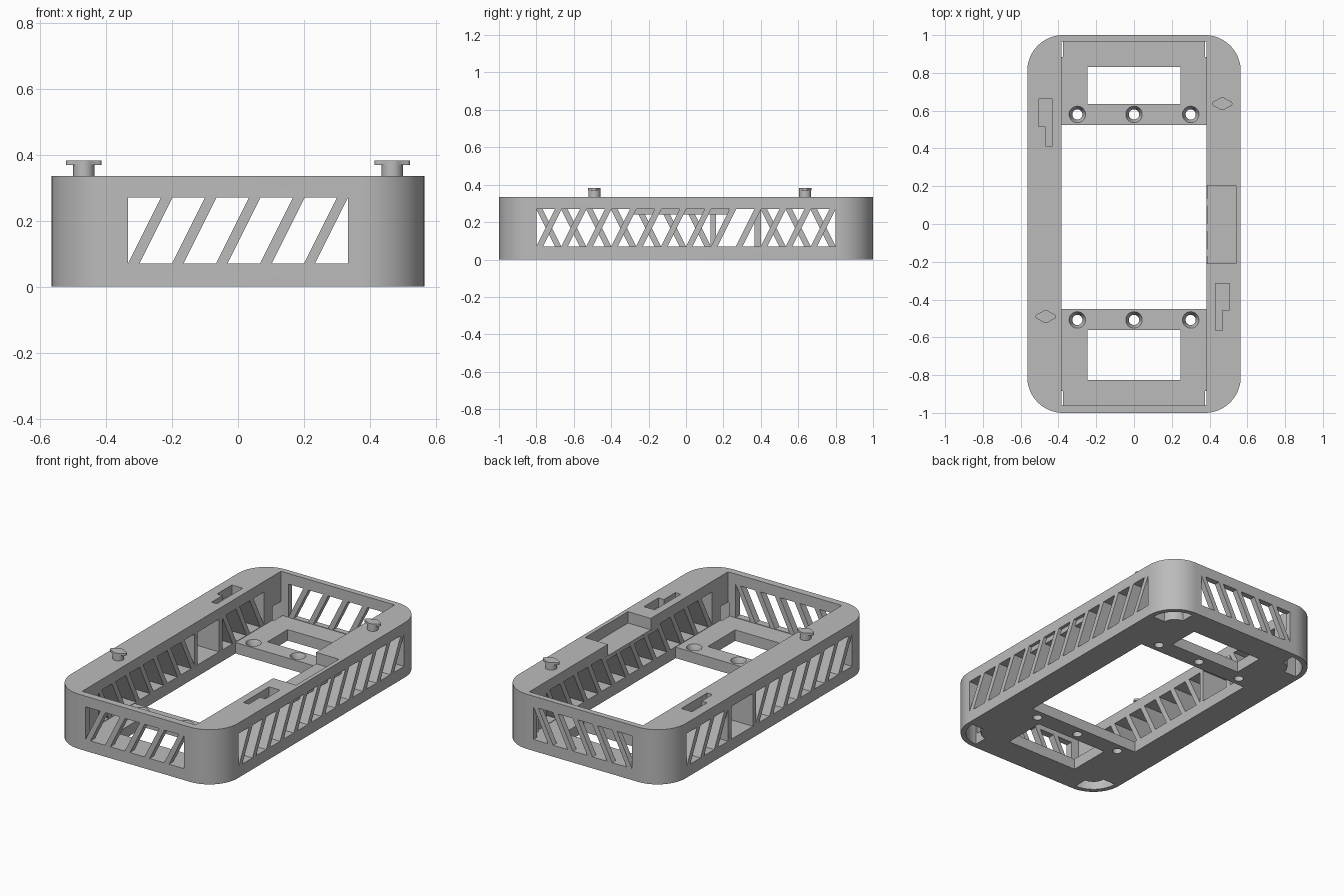
import bpy
import bmesh
from math import cos, sin, pi, radians
from mathutils import Matrix, Vector

HALF_W, HALF_L, HEIGHT, RADIUS = 0.565, 1.0, 0.335, 0.19
INNER_X, FLOOR = 0.385, 0.067
WIN_LOW, WIN_HIGH = 0.07, 0.27
PITCH, SLAT, LEAN = 0.4 / 3, 0.035, 0.1

if "Cube" in bpy.data.objects:
    bpy.data.objects.remove(bpy.data.objects["Cube"], do_unlink=True)

grey = bpy.data.materials.new("plain_grey")
grey.use_nodes = True
colour = (0.5, 0.5, 0.5, 1)
grey.diffuse_color = colour
grey.node_tree.nodes["Principled BSDF"].inputs["Base Color"].default_value = colour


def prism(bm, points, place, low, high):
    """Extrude a 2D outline between two levels; place(u, v, w) gives 3D."""
    bottom = [bm.verts.new(place(u, v, low)) for u, v in points]
    top = [bm.verts.new(place(u, v, high)) for u, v in points]
    faces = [bm.faces.new(bottom), bm.faces.new(top)]
    for i in range(len(points)):
        j = (i + 1) % len(points)
        faces.append(bm.faces.new((bottom[i], bottom[j], top[j], top[i])))
    bmesh.ops.recalc_face_normals(bm, faces=faces)


def upright(u, v, w):
    return (u, v, w)


def along_y(u, v, w):
    return (u, w, v)


def along_x(u, v, w):
    return (w, u, v)


def along_x_flipped(u, v, w):
    return (w, -u, v)


def box(bm, x0, x1, y0, y1, z0, z1):
    prism(bm, [(x0, y0), (x1, y0), (x1, y1), (x0, y1)], upright, z0, z1)


def cone(bm, x, y, r_low, r_high, z0, z1):
    bmesh.ops.create_cone(
        bm, cap_ends=True, segments=32, radius1=r_low, radius2=r_high, depth=z1 - z0,
        matrix=Matrix.Translation((x, y, (z0 + z1) / 2)))


def arc(cx, cy, r, start, end, steps):
    angles = [radians(start + (end - start) * i / steps) for i in range(steps + 1)]
    return [(cx + r * cos(a), cy + r * sin(a)) for a in angles]


def make(name, bm):
    mesh = bpy.data.meshes.new(name)
    bm.to_mesh(mesh)
    bm.free()
    mesh.materials.append(grey)
    obj = bpy.data.objects.new(name, mesh)
    bpy.context.collection.objects.link(obj)
    return obj


def boolean(target, bm, operation="DIFFERENCE"):
    tool = make("helper", bm)
    tool.hide_render = True
    mod = target.modifiers.new("cut", "BOOLEAN")
    mod.operation, mod.solver, mod.object = operation, "EXACT", tool
    bpy.context.view_layer.objects.active = target
    bpy.ops.object.modifier_apply(modifier=mod.name)
    bpy.data.objects.remove(tool, do_unlink=True)


def louvre_gaps(bm, half, count, place, low, high):
    """Openings left between slanted slats in a window."""
    prism(bm, [(-half, WIN_LOW), (-half + LEAN, WIN_HIGH), (-half, WIN_HIGH)], place, low, high)
    for i in range(count - 1):
        a = -half + i * PITCH + SLAT
        b = -half + (i + 1) * PITCH
        prism(bm, [(a, WIN_LOW), (b, WIN_LOW), (b + LEAN, WIN_HIGH), (a + LEAN, WIN_HIGH)],
              place, low, high)
    prism(bm, [(half - LEAN, WIN_LOW), (half, WIN_LOW), (half, WIN_HIGH)], place, low, high)


# Rounded outer block
outline = []
for sx, sy, start in ((1, 1, 0), (-1, 1, 90), (-1, -1, 180), (1, -1, 270)):
    outline += arc(sx * (HALF_W - RADIUS), sy * (HALF_L - RADIUS), RADIUS, start, start + 90, 20)
bm = bmesh.new()
prism(bm, outline, upright, 0, HEIGHT)
frame = make("vented_frame", bm)

# Main cavity, then the openings in the floor
bm = bmesh.new()
box(bm, -INNER_X, INNER_X, -0.957, 0.965, FLOOR, 0.5)
boolean(frame, bm)
bm = bmesh.new()
box(bm, -INNER_X, INNER_X, -0.45, 0.525, -0.1, 0.1)
box(bm, -0.245, 0.245, 0.635, 0.83, -0.1, 0.1)
box(bm, -0.245, 0.245, -0.825, -0.56, -0.1, 0.1)
boolean(frame, bm)

# Countersunk screw holes
for low_r, high_r, z0, z1 in ((0.027, 0.027, -0.1, 0.1), (0.027, 0.044, 0.03, FLOOR + 0.0005)):
    bm = bmesh.new()
    for x in (-0.3, 0, 0.3):
        for y in (-0.508, 0.58):
            cone(bm, x, y, low_r, high_r, z0, z1)
    boolean(frame, bm)

# Slanted vents in the end walls and long walls
bm = bmesh.new()
louvre_gaps(bm, PITCH * 2.5, 5, along_y, -1.2, 1.2)
boolean(frame, bm)
bm = bmesh.new()
louvre_gaps(bm, PITCH * 6, 12, along_x, 0.3, 0.7)
louvre_gaps(bm, PITCH * 6, 12, along_x_flipped, -0.7, -0.3)
boolean(frame, bm)

# Square port in the right wall, with upright posts beside it
bm = bmesh.new()
for y0, y1 in ((0.13, 0.16), (0.367, 0.4)):
    box(bm, -HALF_W + 0.0005, -INNER_X - 0.0005, y0, y1, 0.05, 0.29)
boolean(frame, bm, "UNION")
bm = bmesh.new()
box(bm, -0.7, -0.3, 0.16, 0.367, WIN_LOW, WIN_HIGH)
boolean(frame, bm)

# Tray in the left wall, open towards the cavity
bm = bmesh.new()
box(bm, INNER_X + 0.0005, 0.545, -0.28, 0.23, 0.24, 0.28)
boolean(frame, bm, "UNION")
bm = bmesh.new()
box(bm, 0.3, 0.54, -0.21, 0.205, 0.265, 0.5)
boolean(frame, bm)

# Stepped latch slots on the top
bm = bmesh.new()
for s, y_wide, y_step, y_end in ((1, -0.315, -0.455, -0.565), (-1, 0.662, 0.517, 0.413)):
    shape = [(0.432, y_wide), (0.505, y_wide), (0.505, y_step),
             (0.468, y_step), (0.468, y_end), (0.432, y_end)]
    prism(bm, [(s * x, y) for x, y in shape], upright, 0.28, 0.5)
boolean(frame, bm)

# Curved pockets under the four corners
bm = bmesh.new()
for sx in (-1, 1):
    for sy in (-1, 1):
        shape = arc(0, 0, 0.16, 0, 90, 12) + arc(0, 0, 0.075, 90, 0, 4)
        cx, cy = HALF_W - RADIUS, HALF_L - RADIUS
        prism(bm, [(sx * (cx + x), sy * (cy + y)) for x, y in shape], upright, -0.1, 0.15)
boolean(frame, bm)

# Latch studs: round stem with a two-eared cap
ear = arc(0.04, 0, 0.014, -80, 80, 8)
cap = ear + arc(0, 0, 0.033, 45, 135, 8) + [(-x, -y) for x, y in ear]
cap += arc(0, 0, 0.033, 225, 315, 8)
studs = []
for name, x, y in (("left_latch_stud", 0.467, 0.637), ("right_latch_stud", -0.467, -0.49)):
    bm = bmesh.new()
    cone(bm, x, y, 0.032, 0.032, HEIGHT - 0.01, 0.372)
    prism(bm, [(x + u, y + v) for u, v in cap], upright, 0.368, 0.382)
    studs.append(make(name, bm))

# Smooth curves, crisp edges
bpy.ops.object.select_all(action="DESELECT")
for obj in [frame] + studs:
    obj.select_set(True)
bpy.context.view_layer.objects.active = frame
bpy.ops.object.shade_smooth_by_angle(angle=radians(25))
